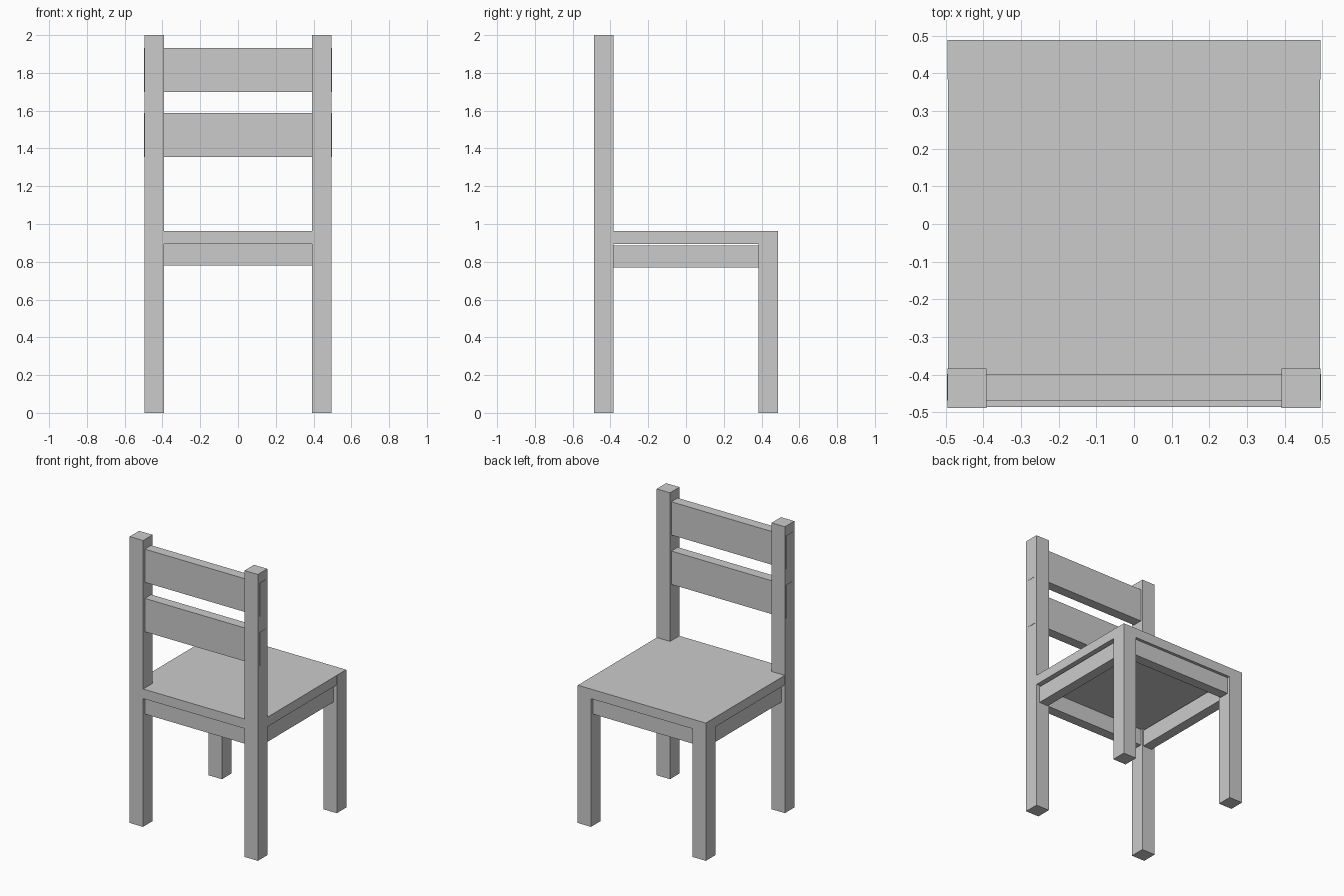
import bpy
import bmesh
from mathutils import Vector

if "Cube" in bpy.data.objects:
    bpy.data.objects.remove(bpy.data.objects["Cube"])


def box(name, x, y, z):
    """Axis-aligned box from (min, max) ranges."""
    bm = bmesh.new()
    bmesh.ops.create_cube(bm, size=1)
    for v in bm.verts:
        v.co = Vector([r[0] if c < 0 else r[1] for c, r in zip(v.co, (x, y, z))])
    mesh = bpy.data.meshes.new(name)
    bm.to_mesh(mesh)
    bm.free()
    obj = bpy.data.objects.new(name, mesh)
    bpy.context.collection.objects.link(obj)
    return obj


# Seat board
box("seat", (-0.494, 0.494), (-0.486, 0.488), (0.895, 0.962))

# Legs and side rails, one pair per side
for side, s in (("left", -1), ("right", 1)):
    leg_x = sorted((s * 0.392, s * 0.495))
    box(f"back_leg_{side}", leg_x, (-0.488, -0.384), (0, 2))
    box(f"front_leg_{side}", leg_x, (0.383, 0.488), (0, 0.96))
    box(f"side_rail_{side}", sorted((s * 0.40, s * 0.47)), (-0.40, 0.40), (0.77, 0.885))

# Front and back rails under the seat
box("back_rail", (-0.40, 0.40), (-0.468, -0.398), (0.78, 0.896))
box("front_rail", (-0.40, 0.40), (0.398, 0.468), (0.78, 0.896))

# Backrest slats, set through the back legs
for name, z in (("lower_slat", (1.355, 1.588)), ("upper_slat", (1.70, 1.932))):
    box(name, (-0.497, 0.497), (-0.468, -0.398), z)
